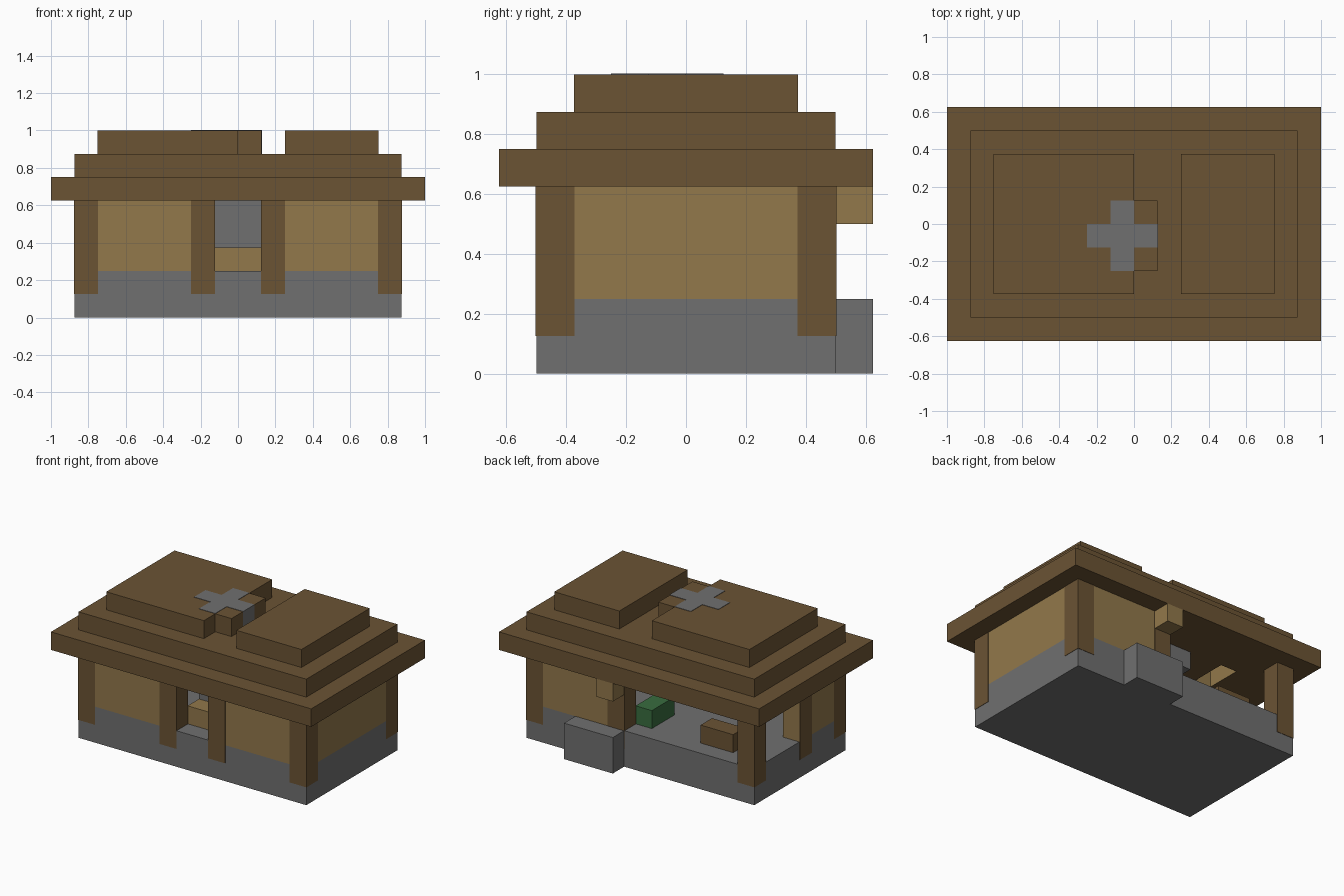
import bpy
import bmesh
from mathutils import Vector

cube = bpy.data.objects.get("Cube")
if cube:
    bpy.data.objects.remove(cube, do_unlink=True)

U = 0.125      # one building block
P = 0.02       # small offset, in blocks, that keeps flush parts from flickering


def material(name, rgb):
    m = bpy.data.materials.new(name)
    m.use_nodes = True
    m.diffuse_color = (*rgb, 1)
    m.node_tree.nodes["Principled BSDF"].inputs["Base Color"].default_value = (*rgb, 1)
    return m


STONE = material("grey stone", (0.16, 0.16, 0.16))
WOOD = material("brown wood", (0.147, 0.087, 0.034))
PLASTER = material("tan plaster", (0.287, 0.188, 0.07))
GREEN = material("green cloth", (0.04, 0.15, 0.05))


def box(name, mat, x, y, z, grow=0):
    """Box from (min, max) ranges in blocks; grow pushes its sides outward."""
    bm = bmesh.new()
    bmesh.ops.create_cube(bm, size=1)
    lo = Vector((x[0] - grow, y[0] - grow, z[0]))
    hi = Vector((x[1] + grow, y[1] + grow, z[1]))
    for v in bm.verts:
        v.co = [U * (a if c < 0 else b) for a, b, c in zip(lo, hi, v.co)]
    mesh = bpy.data.meshes.new(name)
    bm.to_mesh(mesh)
    bm.free()
    mesh.materials.append(mat)
    obj = bpy.data.objects.new(name, mesh)
    bpy.context.collection.objects.link(obj)
    return obj


# Stone base and back step
box("base", STONE, (-7, 7), (-4, 4), (0, 2))
box("back_step", STONE, (1, 4), (4, 5), (0, 2))

# Timber posts: corners, front doorway, back doorway, side opening
posts = [(sx, sy) for sx in (-7, 6) for sy in (-4, 3)]
posts += [(-2, -4), (1, -4), (1, 3), (-7, -1)]
for i, (px, py) in enumerate(posts):
    box(f"post_{i + 1}", WOOD, (px, px + 1), (py, py + 1), (1, 5), P)

# Plaster walls between the posts
WALL = (2, 5)
box("front_wall_left", PLASTER, (2, 6), (-4, -3), WALL)
box("front_wall_right", PLASTER, (-6, -2), (-4, -3), WALL)
box("back_wall", PLASTER, (2, 6), (3, 4), WALL)
box("left_wall", PLASTER, (6, 7), (-3, 3), WALL)
box("right_wall", PLASTER, (-7, -6), (-3, -1), WALL)
box("side_opening_lining", PLASTER, (-7, -6), (0, 2 * P), WALL)

# Lowest roof tier with a plaster-lined recess in the ceiling
eaves = box("eaves", WOOD, (-8, 8), (-5, 5), (5, 6))
eaves.data.materials.append(PLASTER)
cutter = box("recess_cutter", PLASTER, (-5, -4), (0, 2), (4, 5.95))
cutter.hide_render = True
cut = eaves.modifiers.new("recess", "BOOLEAN")
cut.operation = "DIFFERENCE"
cut.solver = "EXACT"
cut.object = cutter
bpy.context.view_layer.objects.active = eaves
bpy.ops.object.modifier_apply(modifier=cut.name)
bpy.data.objects.remove(cutter, do_unlink=True)
for f in eaves.data.polygons:
    c = f.center / U
    inside = -5.1 < c.x < -3.9 and -0.1 < c.y < 2.1 and 5.1 < c.z < 5.98
    f.material_index = 1 if inside else 0

# Upper roof tiers
box("middle_roof", WOOD, (-7, 7), (-4, 4), (6, 7))
box("ridge_right", WOOD, (-6, 0), (-3, 3), (7, 8))
box("ridge_left", WOOD, (2, 6), (-3, 3), (7, 8))
box("chimney_surround", WOOD, (0, 1), (-2, 1), (7, 8))

# Cross-shaped chimney, flush with the ridge
box("chimney_long_arm", STONE, (-1, 0), (-2, 1), (7, 8 + P))
box("chimney_cross_arm", STONE, (-2, 1 + P), (-1, 0), (7, 8 + P))

# Fireplace under the chimney
box("chimney_hood", STONE, (-2, 1), (-2, 2), (4, 5))
box("fireplace_back", STONE, (-1, 1), (-2, -1), (2, 4))
box("hearth", PLASTER, (-1, 1), (-3, -2), (2, 3))

# Furniture and the hanging lamp by the back door
box("bed", GREEN, (0, 1), (1, 3), (2, 3))
box("bench", WOOD, (-5, -3), (2, 3), (2, 3))
box("back_lamp", PLASTER, (1, 2), (4, 5), (4, 5))
